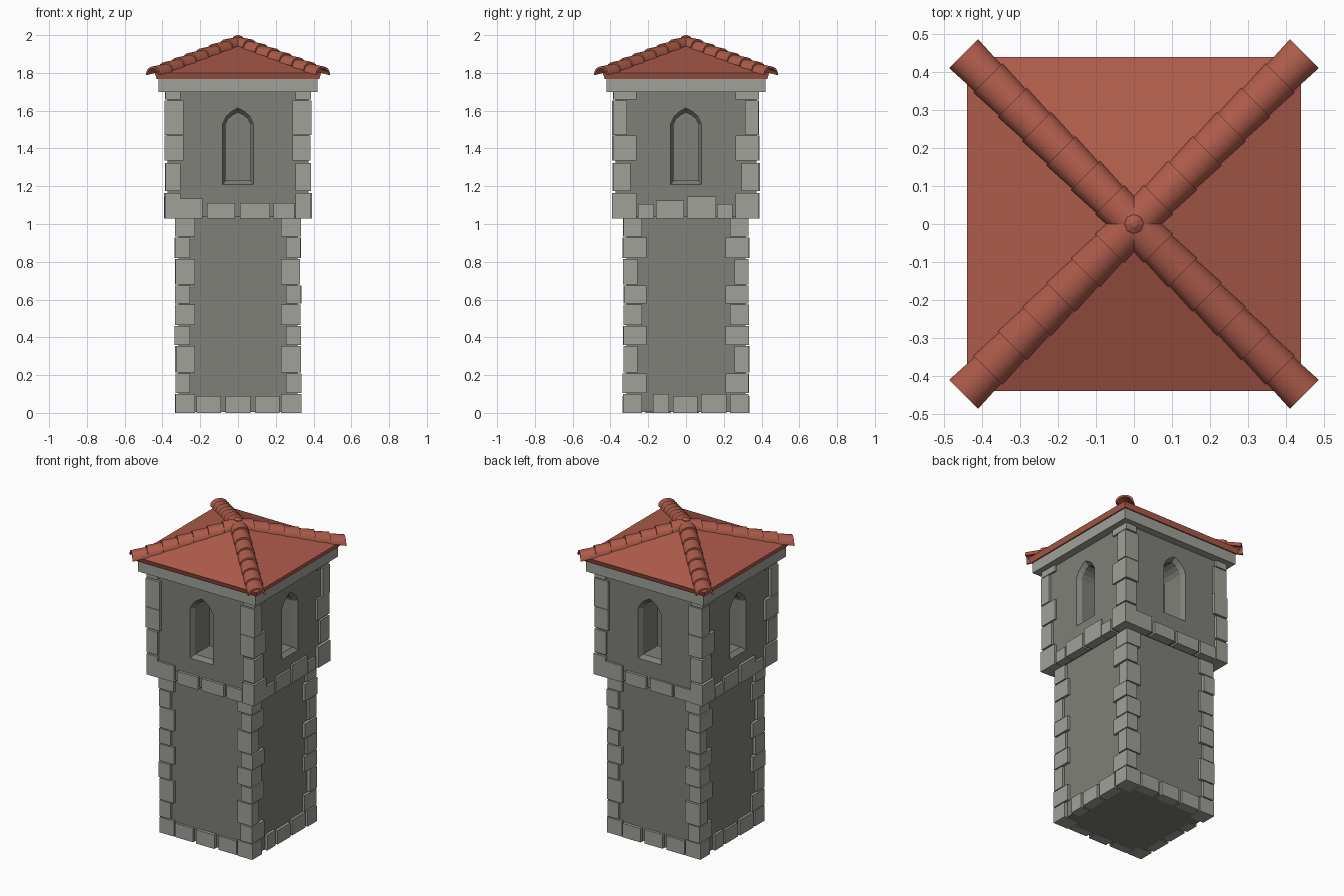
import bpy, bmesh, math, random
from mathutils import Vector, Matrix

if "Cube" in bpy.data.objects:
    bpy.data.objects.remove(bpy.data.objects["Cube"])

random.seed(4)


def material(name, rgb):
    m = bpy.data.materials.new(name)
    m.diffuse_color = (*rgb, 1)
    m.use_nodes = True
    m.node_tree.nodes["Principled BSDF"].inputs["Base Color"].default_value = m.diffuse_color
    return m


WALL = material("wall_grey", (0.21, 0.215, 0.19))
STONE = material("stone_grey", (0.35, 0.355, 0.315))
TILE = material("roof_red", (0.42, 0.105, 0.07))


def finish(bm, name, mat):
    bmesh.ops.recalc_face_normals(bm, faces=bm.faces)
    me = bpy.data.meshes.new(name)
    bm.to_mesh(me)
    bm.free()
    ob = bpy.data.objects.new(name, me)
    bpy.context.collection.objects.link(ob)
    me.materials.append(mat)
    return ob


def loft(bm, rings, close=False):
    """Skin a list of equal rings of points and cap both ends."""
    vs = [[bm.verts.new(p) for p in r] for r in rings]
    n = len(vs[0])
    for a, b in zip(vs, vs[1:]):
        for i in range(n):
            bm.faces.new((a[i], a[(i + 1) % n], b[(i + 1) % n], b[i]))
    bm.faces.new(vs[0])
    bm.faces.new(vs[-1])


def square(h, z):
    return [Vector((x * h, y * h, z)) for x, y in ((-1, -1), (1, -1), (1, 1), (-1, 1))]


def box(bm, x0, x1, y0, y1, z0, z1, rot=0):
    r = Matrix.Rotation(rot, 3, 'Z')
    loft(bm, [[r @ Vector((x, y, z)) for x, y in ((x0, y0), (x1, y0), (x1, y1), (x0, y1))]
              for z in (z0, z1)])


def prism(name, rings, mat):
    bm = bmesh.new()
    loft(bm, [square(h, z) for h, z in rings])
    return finish(bm, name, mat)


# Plain masonry volumes
prism("lower_wall", [(0.315, 0.004), (0.315, 1.06)], WALL)
upper = prism("upper_wall", [(0.372, 1.04), (0.372, 1.71)], WALL)
prism("cornice", [(0.422, 1.70), (0.422, 1.77)], STONE)

# Pointed windows with a splayed edge, recessed on all four sides
outer = [(0.082, 1.21), (0.082, 1.53), (0.063, 1.57), (0.036, 1.595), (0, 1.615)]
inner = [(0.065, 1.23), (0.065, 1.53), (0.051, 1.556), (0.03, 1.575), (0, 1.59)]


def arch(half, y, rot):
    pts = half + [(-x, z) for x, z in half[-2::-1]]
    return [Matrix.Rotation(rot, 3, 'Z') @ Vector((x, y, z)) for x, z in pts]


bm = bmesh.new()
for k in range(4):
    a = k * math.pi / 2
    loft(bm, [arch(outer, -0.42, a), arch(outer, -0.372, a), arch(inner, -0.345, a), arch(inner, -0.2, a)])
cutter = finish(bm, "window_cutter", WALL)
cutter.hide_render = True
mod = upper.modifiers.new("windows", 'BOOLEAN')
mod.operation = 'DIFFERENCE'
mod.solver = 'EXACT'
mod.object = cutter
bpy.context.view_layer.objects.active = upper
bpy.ops.object.modifier_apply(modifier=mod.name)
bpy.data.objects.remove(cutter)


# Corner stones: (z bottom, z top, width on front, width on side)
def quoins(name, half, rows):
    bm = bmesh.new()
    for sx in (-1, 1):
        for sy in (-1, 1):
            for z0, z1, wx, wy in rows:
                hx, hy = (half + random.uniform(-0.004, 0.003) for _ in range(2))
                x = sorted((sx * hx, sx * (half - wx)))
                y = sorted((sy * hy, sy * (half - wy)))
                box(bm, *x, *y, z0, z1 - 0.006)
    return finish(bm, name, STONE)


levels = [0, 0.105, 0.215, 0.36, 0.465, 0.58, 0.68, 0.82, 0.935, 1.036]
quoins("lower_corner_stones", 0.333,
       [(a, b, 0.08 if i % 2 else 0.105, (0.125, 0.075, 0.1)[1 if i in (2, 6) else 0 if i % 2 else 2])
        for i, (a, b) in enumerate(zip(levels, levels[1:]))])
quoins("upper_corner_stones", 0.388,
       [(1.03, 1.17, 0.083, 0.125), (1.175, 1.33, 0.083, 0.095), (1.335, 1.475, 0.1, 0.125),
        (1.472, 1.66, 0.1, 0.075), (1.66, 1.71, 0.083, 0.125)])


# Stone courses between the corners: (start, end, top)
def course(name, half, z0, front, side):
    bm = bmesh.new()
    for k in range(4):
        for u0, u1, top in (side if k % 2 else front):
            h = half + random.uniform(-0.004, 0.002)
            box(bm, u0, u1, -h, -half + 0.06, z0, top, k * math.pi / 2)
    return finish(bm, name, STONE)


course("base_course", 0.333, 0,
       [(-0.22, -0.09, 0.09), (-0.065, 0.065, 0.09), (0.09, 0.22, 0.09)],
       [(-0.175, -0.09, 0.1), (-0.07, 0.06, 0.09), (0.08, 0.215, 0.1)])
course("upper_course", 0.388, 1.03,
       [(-0.305, -0.187, 1.135), (-0.165, -0.015, 1.11), (0.01, 0.17, 1.11), (0.187, 0.3, 1.11)],
       [(-0.255, -0.17, 1.105), (-0.16, -0.01, 1.125), (0.005, 0.158, 1.145), (0.164, 0.245, 1.105)])

# Pyramid roof
prism("roof", [(0.43, 1.768), (0.441, 1.80), (0.0005, 1.966)], TILE)

# Overlapping half-round tiles along the four hips
bm = bmesh.new()
COUNT, END, SEG = 7, 0.636, 8


def tile_ring(d, lift, scale, direction, thick=0.012):
    side = Vector((-direction.y, direction.x, 0))
    z = 1.966 - 0.265 * d + lift - 0.014
    out = []
    for t, order in ((0, range(SEG + 1)), (thick, range(SEG, -1, -1))):
        for i in order:
            a = math.pi * i / SEG
            out.append(direction * d + side * math.cos(a) * (0.054 * scale - t)
                       + Vector((0, 0, z + math.sin(a) * (0.045 * scale - t))))
    return out


for k in range(4):
    a = math.pi / 4 + k * math.pi / 2
    v = Vector((math.cos(a), math.sin(a), 0))
    for i in range(COUNT):
        d0 = END * i / COUNT
        d1 = END * (i + 1) / COUNT
        loft(bm, [tile_ring(max(d0 - 0.015, 0), -0.002, 0.9, v), tile_ring(d1, 0.006, 1.0, v)])
tiles = finish(bm, "hip_tiles", TILE)
tiles.select_set(True)
bpy.context.view_layer.objects.active = tiles
bpy.ops.object.shade_smooth_by_angle(angle=math.radians(35))

# Small knob where the hips meet
bm = bmesh.new()
loft(bm, [[Vector((r * math.cos(i * math.pi / 4), r * math.sin(i * math.pi / 4), z)) for i in range(8)]
          for r, z in ((0.03, 1.96), (0.025, 1.99), (0.008, 2.0))])
finish(bm, "roof_knob", TILE)
